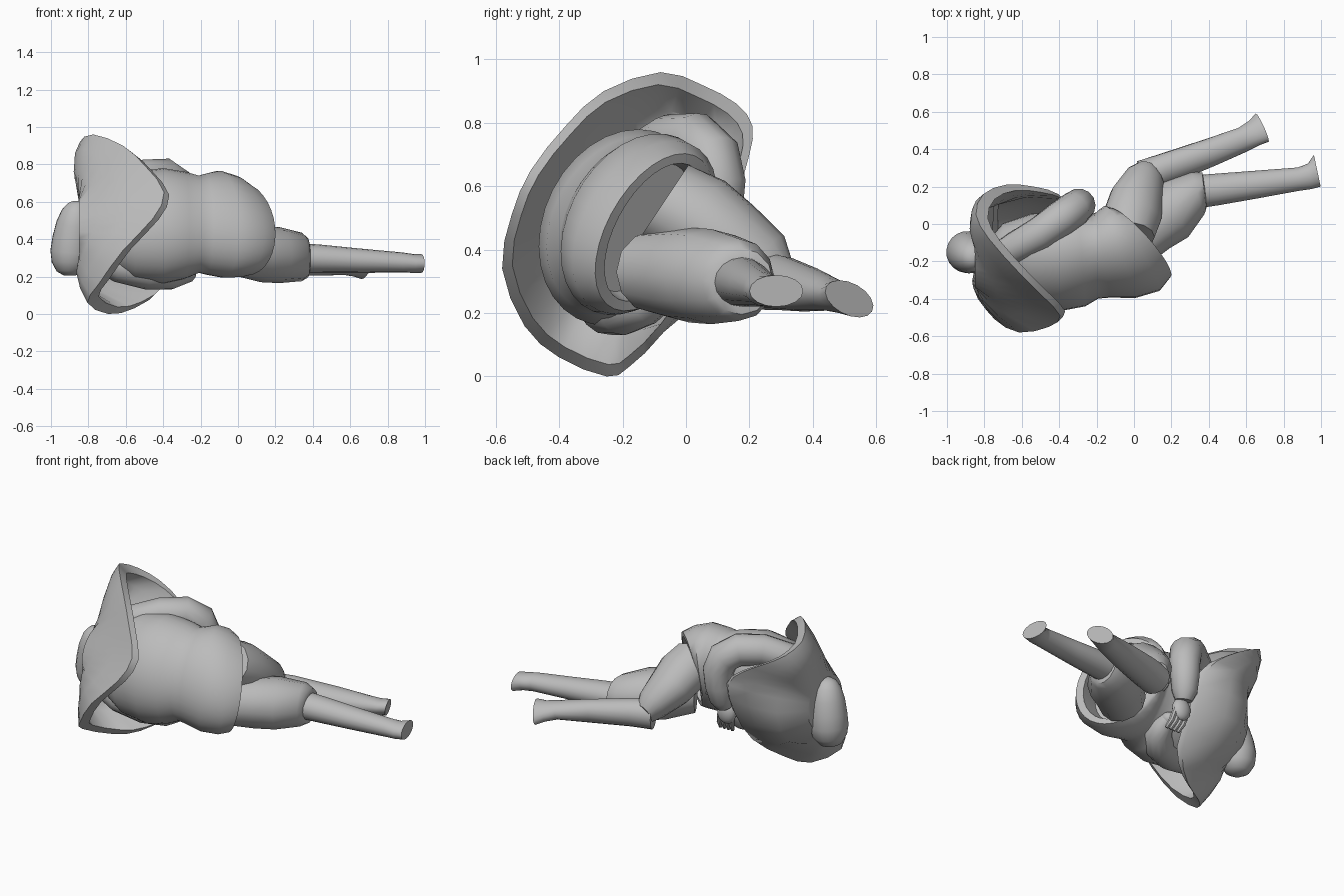
import bpy, bmesh, math
from mathutils import Vector as V

grey = bpy.data.materials.new("plain grey")
grey.diffuse_color = (0.5, 0.5, 0.5, 1)


def finish(name, bm, angle=40):
    bmesh.ops.recalc_face_normals(bm, faces=bm.faces)
    me = bpy.data.meshes.new(name)
    bm.to_mesh(me)
    bm.free()
    ob = bpy.data.objects.new(name, me)
    bpy.context.collection.objects.link(ob)
    me.materials.append(grey)
    bpy.ops.object.select_all(action='DESELECT')
    ob.select_set(True)
    bpy.context.view_layer.objects.active = ob
    bpy.ops.object.shade_smooth_by_angle(angle=math.radians(angle))
    return ob


def skin(name, loops, angle=40):
    """Bridge equal-length point loops and cap both ends."""
    bm = bmesh.new()
    rows = [[bm.verts.new(p) for p in lp] for lp in loops]
    n = len(rows[0])
    for a, b in zip(rows, rows[1:]):
        for i in range(n):
            j = (i + 1) % n
            bm.faces.new((a[i], a[j], b[j], b[i]))
    bm.faces.new(rows[0])
    bm.faces.new(rows[-1])
    return finish(name, bm, angle)


def ring(c, u, v, n=20):
    c, u, v = V(c), V(u), V(v)
    return [c + u * math.cos(t * math.tau / n) + v * math.sin(t * math.tau / n) for t in range(n)]


def loft(name, rings, n=20, angle=40):
    return skin(name, [ring(*r, n) for r in rings], angle)


def tube(name, pts, n=14):
    """Round limb through (x, y, z, radius) points."""
    ps = [V(p[:3]) for p in pts]
    loops, side = [], V((0.1, 1, 0.2))
    for i, p in enumerate(ps):
        t = (ps[min(i + 1, len(ps) - 1)] - ps[max(i - 1, 0)]).normalized()
        side = (side - t * side.dot(t)).normalized()
        r = pts[i][3]
        loops.append(ring(p, side * r, t.cross(side) * r, n))
    return skin(name, loops)


def ball(name, c, r):
    bm = bmesh.new()
    bmesh.ops.create_uvsphere(bm, u_segments=20, v_segments=12, radius=1)
    for vert in bm.verts:
        vert.co = V([c[k] + r[k] * vert.co[k] for k in range(3)])
    return finish(name, bm)


# Torso flowing into the flared coat skirt with a recessed hem
loft("coat_body", [
    ((-.78, -.19, .46), (0, -.10, 0), (0, .02, .12)),
    ((-.70, -.19, .47), (0, -.19, 0), (0, .04, .22)),
    ((-.55, -.20, .47), (0, -.25, 0), (0, .05, .29)),
    ((-.40, -.20, .47), (.01, -.26, 0), (0, .05, .31)),
    ((-.28, -.19, .475), (.02, -.245, -.01), (0, .05, .285)),
    ((-.21, -.175, .48), (.02, -.22, -.02), (0, .04, .26)),
    ((-.17, -.17, .48), (.04, -.22, -.02), (0, .04, .27)),
    ((-.09, -.16, .48), (.10, -.23, -.03), (0, .05, .285)),
    ((-.01, -.13, .47), (.15, -.22, -.04), (.0, .06, .27)),
    ((.03, -.10, .455), (.17, -.175, -.04), (.01, .065, .245)),
    ((.03, -.10, .455), (.14, -.145, -.035), (.01, .06, .215)),
    ((-.06, -.14, .47), (.11, -.14, -.03), (.0, .06, .20))], 32)

# Wide shoulder cape: wavy rim drawn into the neck, with a thick edge
ctrl = [V(p) for p in (
    (-.36, -.49, .65), (-.46, -.38, .79), (-.58, -.26, .90), (-.74, -.08, .96),
    (-.81, .05, .92), (-.77, .16, .86), (-.65, .21, .79), (-.50, .20, .70),
    (-.37, .16, .57), (-.36, .08, .36), (-.38, -.07, .14), (-.52, -.18, .03),
    (-.66, -.25, .0), (-.77, -.40, .06), (-.71, -.51, .16), (-.58, -.58, .34),
    (-.42, -.55, .51))]
rim, n = [], len(ctrl)
for i in range(n):
    a, b, c, d = (ctrl[(i + k) % n] for k in (-1, 0, 1, 2))
    rim += [b, (b + c) * .5625 - (a + d) * .0625]
neck_c, mid_c = V((-.85, -.17, .45)), V((-.58, -.18, .47))
edge = [p - V((.035, 0, 0)) for p in rim]
neck, away = [], []
for p in edge:
    d = p - neck_c
    d.x = 0
    away.append(d.normalized())
    neck.append(neck_c + away[-1] * .17)


def between(t, back, out):
    """Loop part-way to the rim, swelling outwards on the chest side."""
    return [a.lerp(b, t) + V((-back, 0, 0)) + w * out * max(0, w.y + .4)
            for a, b, w in zip(neck, edge, away)]


def inward(loop, k):
    return [p.lerp(V((p.x + .03, mid_c.y, mid_c.z)), k) for p in loop]


m1, m2 = between(.33, .03, .07), between(.67, .025, .06)
skin("shoulder_cape", [neck, m1, m2, edge,
                       [p.lerp(mid_c, .08) + V((.01, 0, 0)) for p in rim],
                       inward(m2, .1), inward(m1, .1)], 40)

# Head with hair swept up into the collar
tube("head", [(-.90, -.155, .205, .03), (-.90, -.155, .225, .07), (-.897, -.15, .27, .10),
              (-.892, -.15, .33, .112), (-.885, -.155, .40, .108), (-.872, -.165, .48, .10),
              (-.862, -.175, .55, .08), (-.86, -.18, .59, .05), (-.86, -.18, .605, .02)], 20)

# Legs: trousers and shins with cut-off flared ankles
loft("lower_trouser", [
    ((.0, -.10, .33), (.07, -.12, 0), (0, 0, .13)),
    ((.12, .01, .32), (.07, -.14, 0), (0, 0, .15)),
    ((.22, .08, .315), (.07, -.15, 0), (0, 0, .15)),
    ((.34, .165, .305), (.035, -.115, 0), (0, 0, .13)),
    ((.375, .175, .30), (.01, -.10, 0), (0, 0, .105)),
    ((.38, .18, .30), (.01, -.075, 0), (0, 0, .075))], 12, 35)
loft("lower_shin", [
    ((.32, .17, .30), (0, .09, 0), (0, 0, .08)),
    ((.45, .185, .295), (0, .085, 0), (0, 0, .075)),
    ((.65, .21, .285), (0, .075, 0), (0, 0, .065)),
    ((.88, .24, .275), (-.005, .062, 0), (0, 0, .054)),
    ((.94, .255, .27), (-.01, .068, 0), (0, 0, .05)),
    ((.98, .285, .27), (-.018, .085, 0), (0, 0, .05))], 16)
loft("upper_trouser", [
    ((-.04, -.07, .55), (.15, 0, 0), (0, .08, .12)),
    ((-.01, .04, .50), (.155, -.02, 0), (0, .08, .12)),
    ((.015, .14, .43), (.14, -.03, 0), (0, .07, .11)),
    ((.06, .25, .355), (.10, -.03, 0), (0, .055, .09)),
    ((.08, .30, .31), (.06, -.02, 0), (0, .03, .06))], 14)
loft("upper_shin", [
    ((.05, .25, .30), (-.035, .085, 0), (0, 0, .09)),
    ((.17, .295, .295), (-.03, .08, 0), (0, .01, .085)),
    ((.40, .38, .275), (-.03, .07, 0), (0, .01, .07)),
    ((.58, .45, .26), (-.025, .06, -.015), (0, .02, .05)),
    ((.64, .485, .25), (-.03, .062, -.025), (0, .02, .045)),
    ((.685, .515, .245), (-.036, .072, -.04), (0, .025, .043))], 16)

# Arms bent at the elbow, the raised one reaching down over the belly
tube("raised_arm", [(-.72, -.17, .64, .07), (-.64, -.13, .69, .085),
                    (-.50, -.05, .735, .092), (-.39, .03, .738, .095),
                    (-.32, .08, .69, .095), (-.295, .10, .61, .09),
                    (-.30, .095, .52, .085), (-.31, .08, .43, .075),
                    (-.315, .065, .38, .05)])
tube("resting_arm", [(-.74, -.28, .30, .07), (-.64, -.27, .26, .09),
                     (-.48, -.24, .23, .10), (-.36, -.20, .22, .09),
                     (-.29, -.13, .24, .08), (-.28, -.07, .27, .06),
                     (-.28, -.03, .29, .04)])

# Hands with four short fingers each
ball("raised_hand", (-.315, .045, .33), (.06, .04, .07))
ball("resting_hand", (-.285, -.03, .29), (.045, .045, .04))
for i in range(4):
    x = -.355 + i * .028
    tube(f"raised_finger_{i + 1}", [(x, .045, .32, .017), (x + .015, .03, .25, .017),
                                    (x + .03, .0, .205, .011)], 8)

# Knot of the waist tie
ball("waist_knot", (-.21, .035, .49), (.025, .025, .03))
for s in (-1, 1):
    tube("waist_tie_end", [(-.21, .035, .49, .013), (-.20, .05, .49 + .04 * s, .013),
                           (-.18, .045, .49 + .08 * s, .01)], 8)
